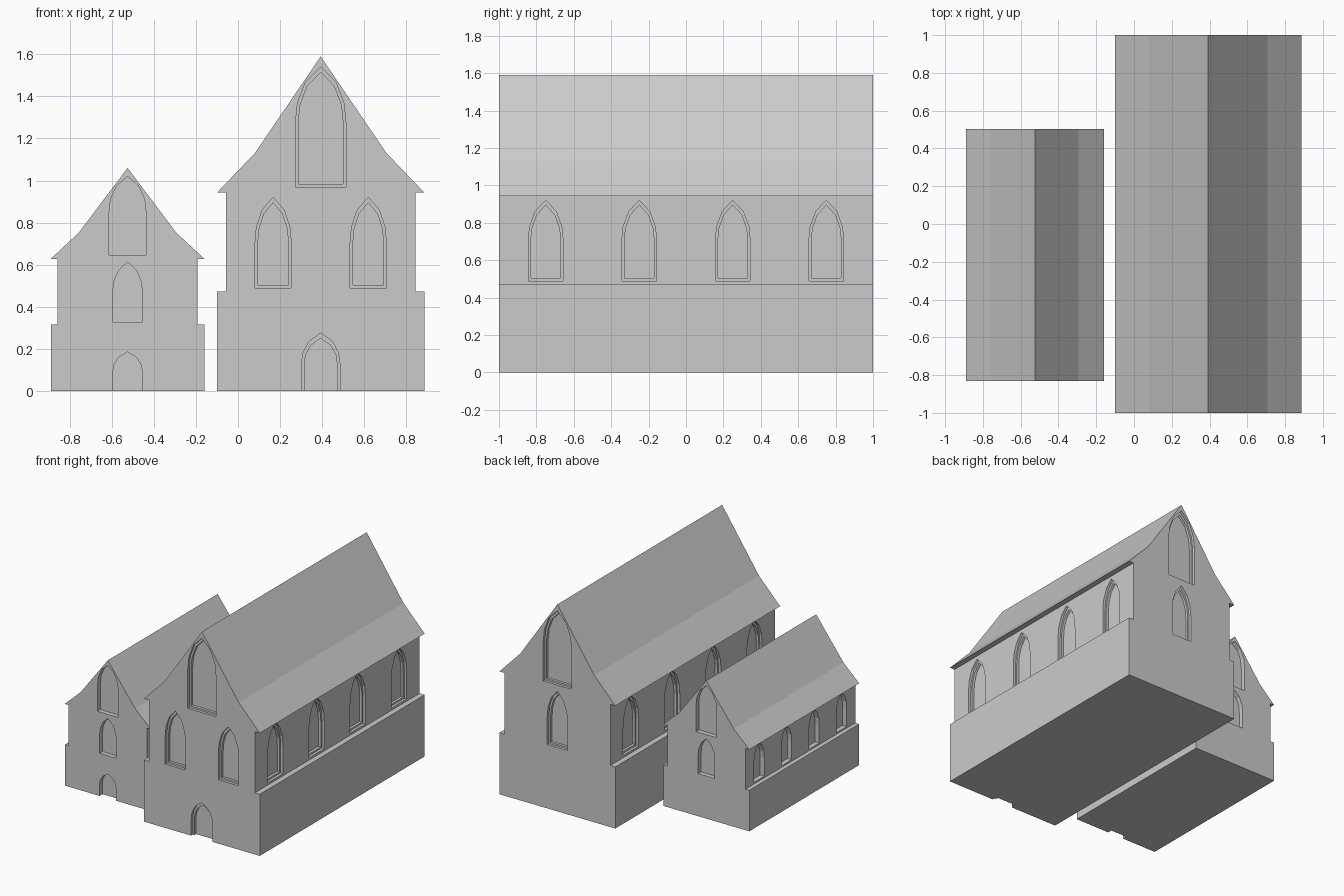
import bpy, bmesh
from math import radians
from mathutils import Matrix, Vector

if "Cube" in bpy.data.objects:
    bpy.data.objects.remove(bpy.data.objects["Cube"])


def loft(bm, rings):
    """Closed solid through a list of equal-length point rings."""
    vs = [[bm.verts.new(p) for p in r] for r in rings]
    faces = [bm.faces.new(vs[0]), bm.faces.new(vs[-1])]
    n = len(vs[0])
    for a, b in zip(vs, vs[1:]):
        for i in range(n):
            j = (i + 1) % n
            faces.append(bm.faces.new((a[i], a[j], b[j], b[i])))
    bmesh.ops.recalc_face_normals(bm, faces=faces)


def finish(bm, name):
    me = bpy.data.meshes.new(name)
    bm.to_mesh(me)
    bm.free()
    ob = bpy.data.objects.new(name, me)
    bpy.context.collection.objects.link(ob)
    return ob


def arch(half, z0, spring, top, y):
    """Pointed arch outline in the local front plane at depth y."""
    h = top - spring
    right = [(half, z0), (half, spring), (half * .92, spring + h * .36),
             (half * .6, spring + h * .73)]
    pts = right + [(0, top)] + [(-x, z) for x, z in reversed(right)]
    return [Vector((x, y, z)) for x, z in pts]


def recess(bm, pos, angle, half, z0, spring, top, step):
    """Window or door niche, optionally with a stepped surround."""
    m = Matrix.Translation((pos[0], pos[1], 0)) @ Matrix.Rotation(radians(angle), 4, 'Z')
    rings = [arch(half, z0, spring, top, -.02)]
    if step:
        inner = (half - step, z0 + step, spring, top - step * 1.9)
        rings += [arch(half, z0, spring, top, .02),
                  arch(*inner, .02), arch(*inner, .04)]
    else:
        rings += [arch(half, z0, spring, top, .035)]
    loft(bm, [[m @ p for p in r] for r in rings])


def house(name, cx, y0, y1, right_profile, wall, front, back, side, step):
    # Walls, plinth and roof as one extruded gable section
    section = right_profile + [(-x, z) for x, z in reversed(right_profile) if x > 0]
    bm = bmesh.new()
    loft(bm, [[(cx + x, y, z) for x, z in section] for y in (y0, y1)])
    body = finish(bm, name)

    # All niches in one cutter
    bm = bmesh.new()
    for dx, dims in front:
        recess(bm, (cx + dx, y0), 0, *dims, step)
    for dx, dims in back:
        recess(bm, (cx + dx, y1), 180, *dims, step)
    for k in range(4):
        y = y0 + (y1 - y0) * (k + .5) / 4
        recess(bm, (cx + wall, y), 90, *side, step)
        recess(bm, (cx - wall, y), -90, *side, step)
    cutter = finish(bm, name + "_niche_cutter")
    cutter.hide_render = True

    mod = body.modifiers.new("niches", 'BOOLEAN')
    mod.operation = 'DIFFERENCE'
    mod.solver = 'EXACT'
    mod.object = cutter
    bpy.context.view_layer.objects.active = body
    bpy.ops.object.modifier_apply(modifier=mod.name)
    bpy.data.objects.remove(cutter)


# Large house
gable = (.12, .97, 1.27, 1.54)
window = (.086, .49, .70, .92)
door = (.091, -.05, .13, .275)
house("large_house", .393, -1, 1,
      [(.4925, 0), (.4925, .473), (.45, .473), (.45, .943), (.4925, .943),
       (.313, 1.13), (0, 1.59)], .45,
      [(0, gable), (-.226, window), (.226, window), (0, door)],
      [(0, gable), (0, window)], (.093, .49, .70, .92), .0135)

# Small house
gable = (.0875, .645, .85, 1.02)
window = (.07, .327, .468, .612)
door = (.07, -.05, .09, .185)
house("small_house", -.525, -.83, .503,
      [(.365, 0), (.365, .315), (.332, .315), (.332, .628), (.365, .628),
       (.232, .752), (0, 1.06)], .332,
      [(0, gable), (0, window), (0, door)],
      [(0, gable), (0, window)], (.062, .327, .468, .612), 0)
